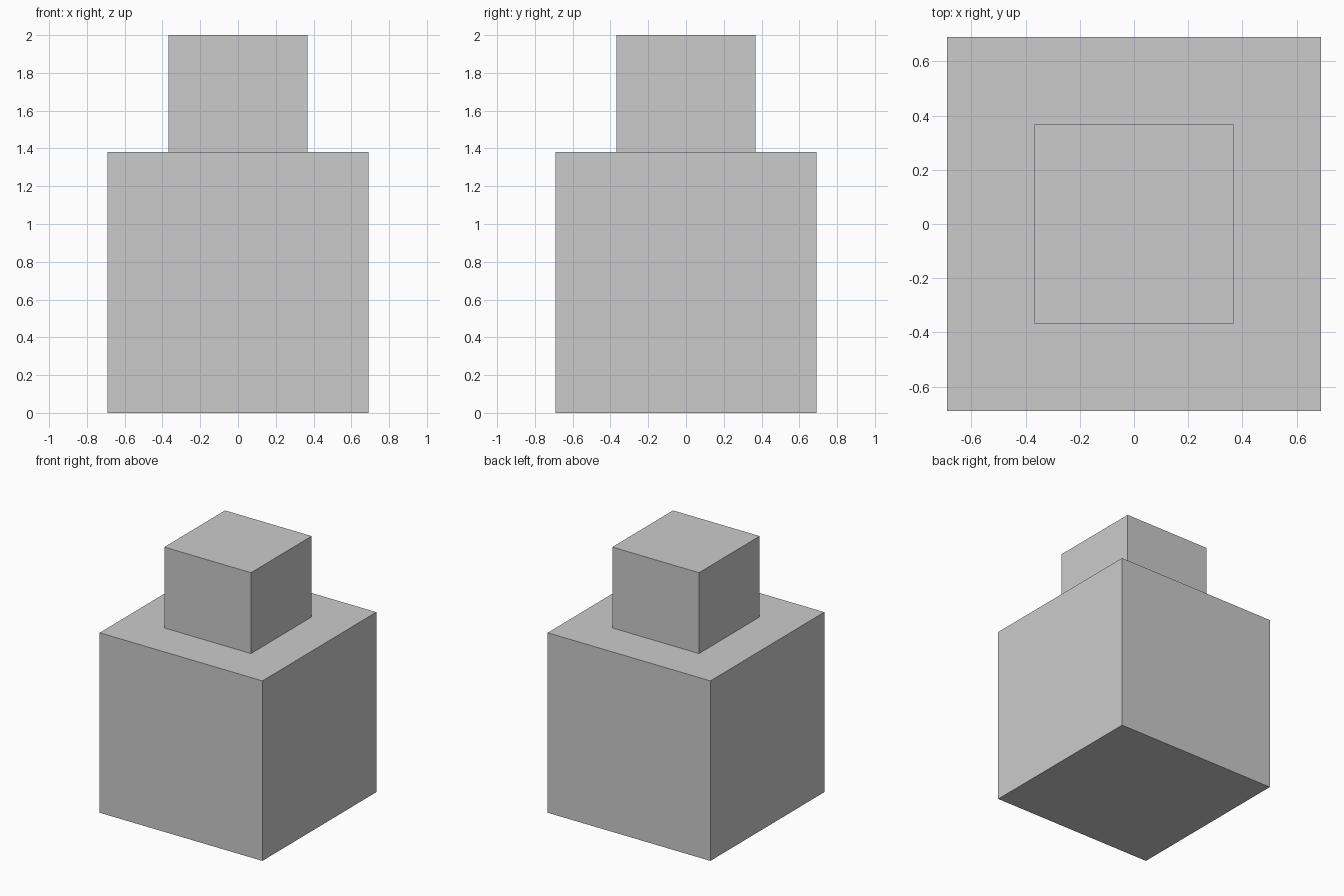
import bpy

if "Cube" in bpy.data.objects:
    bpy.data.objects.remove(bpy.data.objects["Cube"])


def block(name, width, z0, z1):
    """Square block centred on the z axis between two heights."""
    bpy.ops.mesh.primitive_cube_add(size=1, location=(0, 0, (z0 + z1) / 2))
    ob = bpy.context.object
    ob.name = name
    ob.scale = (width, width, z1 - z0)
    bpy.ops.object.transform_apply(location=False, rotation=False, scale=True)
    return ob


# Large lower cube and the smaller block standing on it
block("base_block", 1.38, 0, 1.38)
block("top_block", 0.735, 1.38, 2.0)
